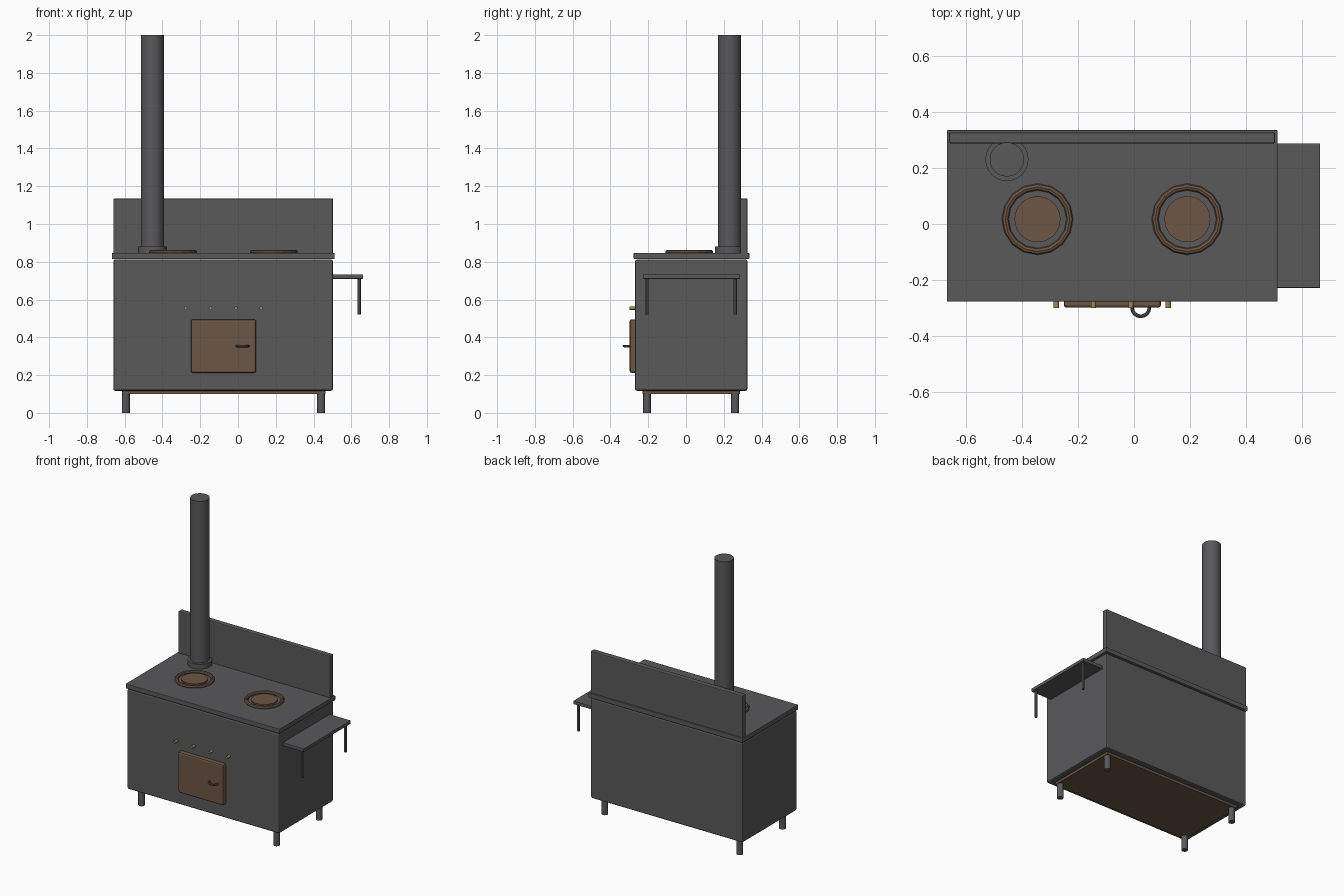
import bpy
from math import pi

if "Cube" in bpy.data.objects:
    bpy.data.objects.remove(bpy.data.objects["Cube"])


def material(name, rgb):
    m = bpy.data.materials.new(name)
    m.diffuse_color = (*rgb, 1)
    m.use_nodes = True
    m.node_tree.nodes["Principled BSDF"].inputs["Base Color"].default_value = m.diffuse_color
    return m


IRON = material("dark_iron", (0.1, 0.1, 0.105))
RUST = material("brown_iron", (0.15, 0.095, 0.06))
BRASS = material("brass", (0.35, 0.25, 0.09))


def finish(name, mat, bevel=0.0):
    ob = bpy.context.object
    ob.name = name
    ob.data.materials.append(mat)
    if bevel:
        b = ob.modifiers.new("bevel", 'BEVEL')
        b.width, b.segments = bevel, 2
    return ob


def box(name, x, y, z, mat, bevel=0.0):
    """Box given by its (min, max) range on each axis."""
    bpy.ops.mesh.primitive_cube_add(size=1, location=[(a + b) / 2 for a, b in (x, y, z)])
    bpy.context.object.scale = [b - a for a, b in (x, y, z)]
    bpy.ops.object.transform_apply(location=False, rotation=False, scale=True)
    return finish(name, mat, bevel)


def rod(name, x, y, z0, z1, r, mat, sides=12):
    """Upright cylinder from z0 to z1."""
    bpy.ops.mesh.primitive_cylinder_add(vertices=sides, radius=r, depth=z1 - z0,
                                        location=(x, y, (z0 + z1) / 2))
    bpy.ops.object.shade_smooth_by_angle()
    return finish(name, mat)


def ring(name, loc, major, minor, mat, seg, minor_seg):
    bpy.ops.mesh.primitive_torus_add(location=loc, major_radius=major, minor_radius=minor,
                                     major_segments=seg, minor_segments=minor_seg)
    return finish(name, mat)


# Body, cooking plate, splashback and base sheet
box("body", (-0.66, 0.503), (-0.27, 0.325), (0.117, 0.812), IRON, 0.01)
box("cooking_plate", (-0.667, 0.512), (-0.277, 0.335), (0.814, 0.847), IRON, 0.004)
box("splashback", (-0.66, 0.503), (0.287, 0.326), (0.84, 1.135), IRON, 0.006)
box("base_sheet", (-0.615, 0.462), (-0.23, 0.286), (0.1, 0.12), RUST)

# Legs
for x in (-0.594, 0.44):
    for y in (-0.206, 0.26):
        rod("leg", x, y, 0, 0.13, 0.021, IRON)

# Chimney with collar
rod("chimney", -0.453, 0.23, 0.84, 2.0, 0.061, IRON, 24)
rod("chimney_collar", -0.453, 0.23, 0.84, 0.88, 0.077, IRON, 24)

# Hotplates: ring and centre disc
for x in (-0.344, 0.19):
    ring("hotplate_ring", (x, 0.017, 0.851), 0.115, 0.012, RUST, 16, 8)
    rod("hotplate_disc", x, 0.017, 0.84, 0.857, 0.082, RUST, 24)

# Fire door with ring handle
box("fire_door", (-0.25, 0.096), (-0.298, -0.26), (0.212, 0.495), RUST, 0.01)
ring("door_handle", (0.024, -0.298, 0.354), 0.031, 0.0065, IRON, 16, 8)

# Row of pegs above the door
for x in (-0.277, -0.145, -0.011, 0.122):
    bpy.ops.mesh.primitive_cylinder_add(vertices=12, radius=0.009, depth=0.05,
                                        location=(x, -0.275, 0.554), rotation=(pi / 2, 0, 0))
    finish("peg", BRASS)

# Side shelf with hanging rods
box("side_shelf", (0.495, 0.663), (-0.228, 0.287), (0.71, 0.733), IRON, 0.003)
for y in (-0.208, 0.26):
    rod("shelf_rod", 0.641, y, 0.52, 0.715, 0.009, IRON)
